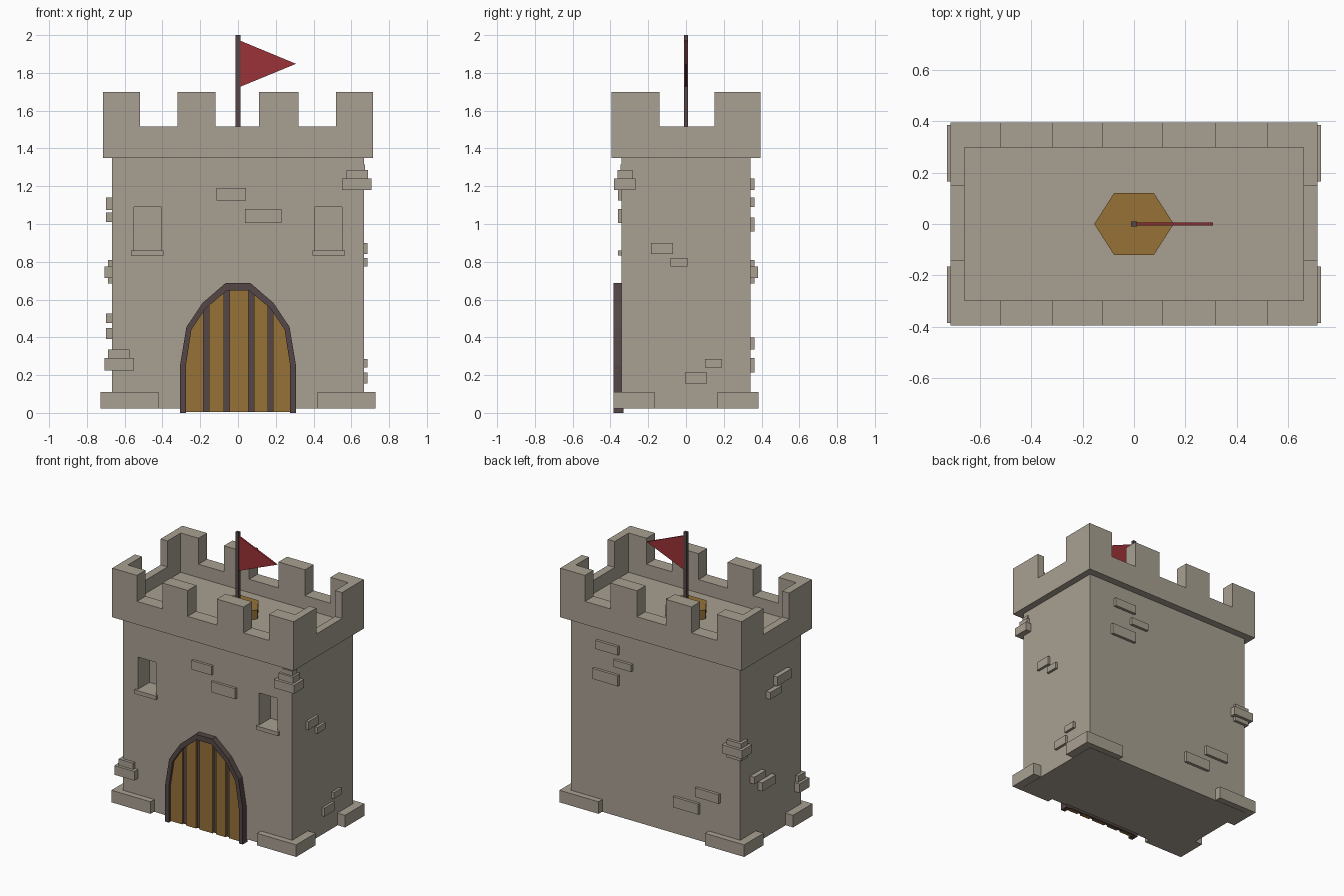
import bpy, bmesh

if "Cube" in bpy.data.objects:
    bpy.data.objects.remove(bpy.data.objects["Cube"])


def material(name, rgb):
    m = bpy.data.materials.new(name)
    m.diffuse_color = (*rgb, 1)
    m.use_nodes = True
    m.node_tree.nodes["Principled BSDF"].inputs["Base Color"].default_value = m.diffuse_color
    return m


STONE = material("stone", (0.392, 0.350, 0.287))
WOOD = material("golden_wood", (0.305, 0.165, 0.038))
DARK = material("dark_timber", (0.089, 0.061, 0.061))
RED = material("flag_red", (0.330, 0.032, 0.038))


def finish(name, bm, mat):
    bmesh.ops.recalc_face_normals(bm, faces=bm.faces)
    me = bpy.data.meshes.new(name)
    bm.to_mesh(me)
    bm.free()
    me.materials.append(mat)
    ob = bpy.data.objects.new(name, me)
    bpy.context.collection.objects.link(ob)
    return ob


def box(name, x, y, z, mat=STONE):
    bm = bmesh.new()
    bmesh.ops.create_cube(bm, size=1)
    for v in bm.verts:
        v.co = [r[0] if c < 0 else r[1] for c, r in zip(v.co, (x, y, z))]
    return finish(name, bm, mat)


def prism(name, pts, y0, y1, mat):
    """Extrude an x-z outline from y0 to y1."""
    bm = bmesh.new()
    f = bm.faces.new([bm.verts.new((x, y0, z)) for x, z in pts])
    ext = bmesh.ops.extrude_face_region(bm, geom=[f])["geom"]
    for v in ext:
        if isinstance(v, bmesh.types.BMVert):
            v.co.y = y1
    return finish(name, bm, mat)


def cut(ob, x, y, z):
    c = box("cutter", x, y, z)
    c.hide_render = True
    m = ob.modifiers.new("cut", 'BOOLEAN')
    m.operation, m.solver, m.object = 'DIFFERENCE', 'EXACT', c
    bpy.context.view_layer.objects.active = ob
    bpy.ops.object.modifier_apply(modifier=m.name)
    bpy.data.objects.remove(c)


# Tower body with two recessed windows and their sills
body = box("tower_body", (-.667, .667), (-.342, .342), (.022, 1.35))
for s in (-1, 1):
    cut(body, sorted((s * .405, s * .55)), (-.5, -.212), (.86, 1.09))
    box("window_sill", sorted((s * .395, s * .567)), (-.36, -.3), (.832, .86))

# Crown: hollowed block with notches between the merlons
crown = box("battlement", (-.715, .715), (-.395, .395), (1.35, 1.70))
cut(crown, (-.66, .66), (-.298, .298), (1.42, 1.9))
for x in ((-.52, -.32), (-.12, .11), (.32, .52)):
    cut(crown, x, (-.6, .6), (1.515, 1.9))
cut(crown, (-.9, .9), (-.14, .15), (1.515, 1.9))

# Foundation stones at the four corners
for sx in (-1, 1):
    for sy in (-1, 1):
        box("foundation_stone", sorted((sx * .42, sx * .728)),
            sorted((sy * .166, sy * .385)), (.024, .11))

# Stacked corner stones: sign x, sign y, layers of (inset, z0, z1)
for sx, sy, layers in (
        (1, -1, ((0, 1.18, 1.24), (.02, 1.24, 1.285), (.035, 1.285, 1.315))),
        (-1, -1, ((0, .225, .29), (.02, .29, .335))),
        (-1, 1, ((.02, .685, .715), (0, .715, .775), (.02, .775, .81)))):
    for i, z0, z1 in layers:
        box("corner_stone", sorted((sx * (.55 + i * 1.2), sx * (.708 - i))),
            sorted((sy * (.267 + i * .8), sy * (.382 - i))), (z0, z1))

# Loose bricks on the front and back
for a, b, z0, z1 in ((-.115, .043, 1.125, 1.19), (.038, .23, 1.005, 1.08)):
    box("front_brick", (a, b), (-.36, -.3), (z0, z1))
for a, b, z0, z1 in ((.285, .46, 1.18, 1.24), (.18, .32, 1.09, 1.14),
                     (.285, .485, .96, 1.035), (-.51, -.325, .335, .40),
                     (-.35, -.15, .215, .29)):
    box("back_brick", (a, b), (.3, .362), (z0, z1))

# Loose bricks on the right and left
for a, b, z0, z1 in ((-.185, -.07, .84, .90), (-.083, .008, .775, .82),
                     (.1, .19, .24, .285), (-.005, .11, .155, .215)):
    box("right_brick", (.6, .685), (a, b), (z0, z1))
for a, b, z0, z1 in ((-.19, -.03, 1.075, 1.14), (-.08, .05, 1.01, 1.06),
                     (.1, .23, .475, .525), (-.015, .14, .39, .45)):
    box("left_brick", (-.7, -.6), (a, b), (z0, z1))


# Arched door: frame, dark backing and planks
def mirrored(half):
    return half + [(-x, z) for x, z in reversed(half)]


outer = mirrored([(-.307, .25), (-.273, .455), (-.187, .583), (-.066, .687)])
inner = mirrored([(-.276, .25), (-.247, .44), (-.172, .552), (-.058, .648)])
frame = ([(-.307, 0)] + outer + [(.307, 0), (.276, 0)]
         + inner[::-1] + [(-.276, 0)])
prism("door_frame", frame, -.385, -.33, DARK)
prism("door_backing", [(-.28, .005)] + inner + [(.28, .005)], -.352, -.33, DARK)


def arch_z(x):
    for (xa, za), (xb, zb) in zip(inner, inner[1:]):
        if xa <= x <= xb:
            return za + (zb - za) * (x - xa) / (xb - xa)


edges = [-.276, -.182, -.154, -.074, -.046, .056, .084, .158, .186, .276]
for a, b in zip(edges[::2], edges[1::2]):
    top = [(a, arch_z(a))] + [p for p in inner if a < p[0] < b] + [(b, arch_z(b))]
    prism("door_plank", [(a, .005)] + top + [(b, .005)], -.366, -.34, WOOD)

# Six-sided hatch on the roof
bm = bmesh.new()
f = bm.faces.new([bm.verts.new((x, y, 1.40)) for x, y in (
    (-.155, 0), (-.078, -.12), (.078, -.12), (.155, 0), (.078, .12), (-.078, .12))])
for v in bmesh.ops.extrude_face_region(bm, geom=[f])["geom"]:
    if isinstance(v, bmesh.types.BMVert):
        v.co.z = 1.485
finish("roof_hatch", bm, WOOD)

# Flag and pole
box("flag_pole", (-.012, .012), (-.01, .01), (1.41, 2.0), DARK)
prism("flag", [(.008, 1.972), (.008, 1.725), (.307, 1.848)], -.006, .006, RED)
